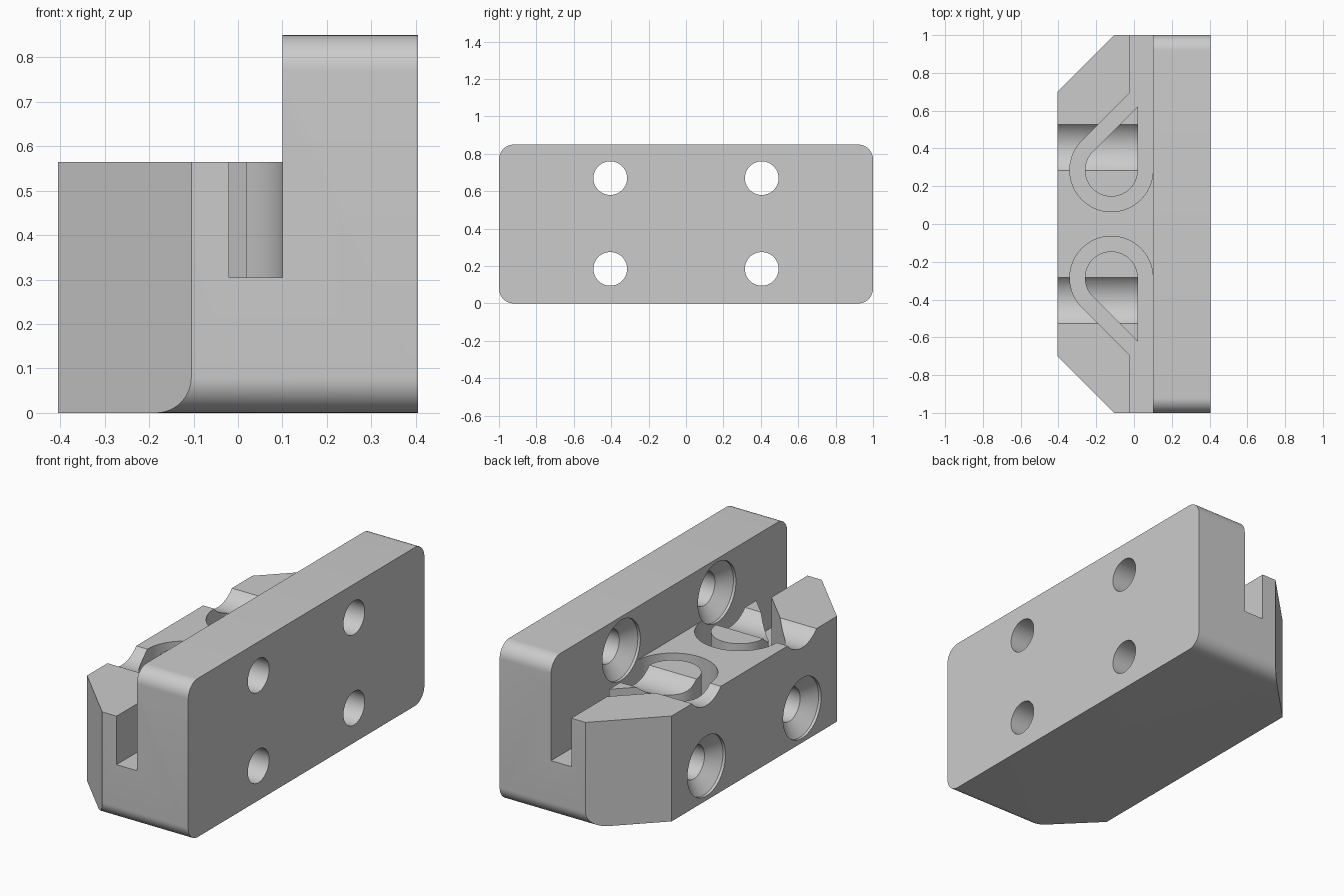
import bpy
import bmesh
from math import radians, cos, sin
from mathutils import Matrix, Vector

default = bpy.data.objects.get("Cube")
if default:
    bpy.data.objects.remove(default, do_unlink=True)

# Main sizes
HALF_X, STEP_X, STEP_Z, HEIGHT = 0.405, 0.1, 0.565, 0.85
CORNER, GROOVE_Z = 0.08, 0.305
HOLE_Y, HOLE_Z = 0.405, (0.185, 0.67)
HOLE_R, HEAD_R = 0.09, 0.161

grey = bpy.data.materials.new("plain grey")
grey.use_nodes = True
grey.diffuse_color = (0.6, 0.6, 0.6, 1)
grey.node_tree.nodes["Principled BSDF"].inputs["Base Color"].default_value = (0.6, 0.6, 0.6, 1)


def arc(cx, cy, r, start, end, steps):
    angles = [radians(start + (end - start) * i / steps) for i in range(steps + 1)]
    return [(cx + r * cos(a), cy + r * sin(a)) for a in angles]


def make_object(name, bm):
    bmesh.ops.recalc_face_normals(bm, faces=bm.faces)
    mesh = bpy.data.meshes.new(name)
    bm.to_mesh(mesh)
    bm.free()
    mesh.materials.append(grey)
    obj = bpy.data.objects.new(name, mesh)
    bpy.context.collection.objects.link(obj)
    return obj


def prism(name, points, offset):
    """Extrude a closed outline of 3D points along an offset."""
    bm = bmesh.new()
    face = bm.faces.new([bm.verts.new(p) for p in points])
    top = bmesh.ops.extrude_face_region(bm, geom=[face])["geom"]
    verts = [v for v in top if isinstance(v, bmesh.types.BMVert)]
    bmesh.ops.translate(bm, verts=verts, vec=Vector(offset))
    return make_object(name, bm)


def cut(target, cutter):
    """Subtract the cutter and discard it."""
    mod = target.modifiers.new("cut", "BOOLEAN")
    mod.operation, mod.solver, mod.object = "DIFFERENCE", "EXACT", cutter
    bpy.context.view_layer.objects.active = target
    bpy.ops.object.modifier_apply(modifier=mod.name)
    bpy.data.objects.remove(cutter, do_unlink=True)


def screw_cutter(y, z, head_x):
    """Lathe a countersunk screw hole around the x axis."""
    profile = [(-0.6, 0), (-0.6, HEAD_R), (head_x + 0.015, HEAD_R),
               (head_x + 0.075, HOLE_R), (0.6, HOLE_R), (0.6, 0)]
    bm = bmesh.new()
    verts = [bm.verts.new((x, r, 0)) for x, r in profile]
    edges = [bm.edges.new(pair) for pair in zip(verts, verts[1:])]
    bmesh.ops.spin(bm, geom=verts + edges, axis=(1, 0, 0), cent=(0, 0, 0),
                   angle=radians(360), steps=64, use_merge=True)
    bmesh.ops.remove_doubles(bm, verts=bm.verts, dist=0.0001)
    bmesh.ops.transform(bm, matrix=Matrix.Translation((0, y, z)), verts=bm.verts)
    return make_object("screw_cutter", bm)


# Body: rounded rectangle extruded along x
low, high, side = CORNER, HEIGHT - CORNER, 1 - CORNER
outline = (arc(side, high, CORNER, 0, 90, 12) + arc(-side, high, CORNER, 90, 180, 12)
           + arc(-side, low, CORNER, 180, 270, 12) + arc(side, low, CORNER, 270, 360, 12))
body = prism("clamp_block", [(-HALF_X, y, z) for y, z in outline], (2 * HALF_X, 0, 0))

# Step in front of the tall plate
cut(body, prism("step_cutter", [(-1, -2, STEP_Z), (STEP_X, -2, STEP_Z),
                                (STEP_X, 2, STEP_Z), (-1, 2, STEP_Z)], (0, 0, 1)))

for s in (-1, 1):
    # Angled end corners
    corner = [(-HALF_X - 0.1, 0.6), (-0.005, 1.1), (-HALF_X - 0.1, 1.1)]
    cut(body, prism("corner_cutter", [(x, s * y, -0.1) for x, y in corner], (0, 0, 1)))

    # Belt groove looping around a teardrop island
    loop = [(STEP_X, 1.1), (-0.02, 1.1), (-0.02, 0.696)]
    loop += arc(-0.12, 0.285, 0.22, 135, 360, 48)
    groove = prism("groove_cutter", [(x, s * y, GROOVE_Z) for x, y in loop], (0, 0, 0.4))
    island = [(0.02, 0.623)] + arc(-0.12, 0.285, 0.14, 135, 360, 48)
    cut(groove, prism("island_cutter", [(x, s * y, 0.2) for x, y in island], (0, 0, 0.7)))
    cut(body, groove)

    # Countersunk screw holes, the upper one also scalloping the step
    for z, head_x in zip(HOLE_Z, (-HALF_X, STEP_X)):
        cut(body, screw_cutter(s * HOLE_Y, z, head_x))

bpy.ops.object.select_all(action="DESELECT")
body.select_set(True)
bpy.context.view_layer.objects.active = body
bpy.ops.object.shade_smooth_by_angle(angle=radians(30))
